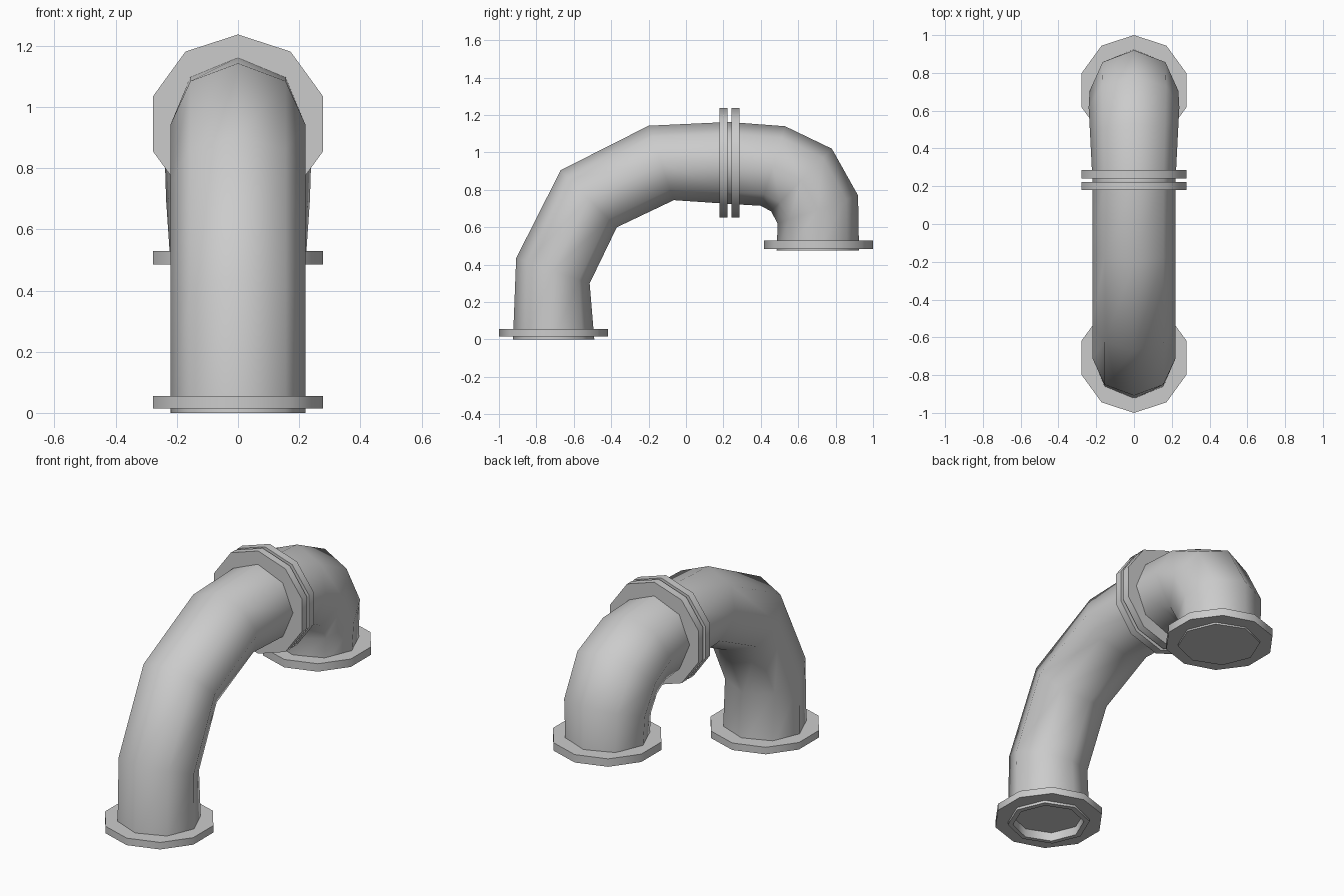
import bpy, bmesh, math
from mathutils import Vector

cube = bpy.data.objects.get("Cube")
if cube:
    bpy.data.objects.remove(cube, do_unlink=True)

GREY = (0.6, 0.6, 0.6, 1)
metal = bpy.data.materials.new("grey metal")
metal.use_nodes = True
metal.diffuse_color = GREY
metal.node_tree.nodes["Principled BSDF"].inputs["Base Color"].default_value = GREY


def loft(name, rings, sides):
    """Skin rings given as (outer y, outer z, inner y, inner z, half width)."""
    bm = bmesh.new()
    loops = []
    for oy, oz, iy, iz, half in rings:
        outer, inner = Vector((0, oy, oz)), Vector((0, iy, iz))
        mid, arm = (outer + inner) / 2, (outer - inner) / 2
        angles = [2 * math.pi * i / sides for i in range(sides)]
        loops.append([bm.verts.new(mid + arm * math.cos(a) + Vector((half * math.sin(a), 0, 0)))
                      for a in angles])
    for a, b in zip(loops, loops[1:]):
        for i in range(sides):
            j = (i + 1) % sides
            bm.faces.new((a[i], a[j], b[j], b[i]))
    bm.faces.new(loops[0])
    bm.faces.new(loops[-1])
    bmesh.ops.recalc_face_normals(bm, faces=bm.faces)
    mesh = bpy.data.meshes.new(name)
    bm.to_mesh(mesh)
    bm.free()
    mesh.materials.append(metal)
    obj = bpy.data.objects.new(name, mesh)
    bpy.context.collection.objects.link(obj)
    bpy.ops.object.select_all(action='DESELECT')
    obj.select_set(True)
    bpy.context.view_layer.objects.active = obj
    bpy.ops.object.shade_smooth_by_angle(angle=math.radians(50))


R = 0.22    # pipe radius
F = 0.292   # flange radius

# Long pipe: recessed mouth at the foot, then a wide bend to the joint
loft("long_pipe", [
    (-0.90, 0.05, -0.52, 0.05, 0.19),
    (-0.90, 0.0, -0.52, 0.0, 0.19),
    (-0.925, 0.0, -0.49, 0.0, R),
    (-0.908, 0.435, -0.515, 0.30, R),
    (-0.67, 0.905, -0.37, 0.60, R),
    (-0.20, 1.143, -0.065, 0.745, R),
    (0.23, 1.163, 0.23, 0.725, R),
], 8)

# Short pipe: tight elbow down to the closed outlet
loft("short_elbow", [
    (0.23, 1.163, 0.23, 0.725, R),
    (0.53, 1.14, 0.40, 0.715, 0.232),
    (0.78, 1.02, 0.455, 0.685, 0.24),
    (0.92, 0.77, 0.49, 0.62, 0.235),
    (0.925, 0.475, 0.485, 0.475, R),
], 8)

# Level flange at the outlet
loft("outlet_flange", [(0.708 + F, z, 0.708 - F, z, F) for z in (0.485, 0.53)], 10)

# Foot flange: a collar with an open middle so the mouth stays visible
loft("foot_flange", [(-0.708 - r, z, -0.708 + r, z, r)
                     for r, z in ((0.2, 0.053), (0.2, 0.015), (F, 0.015), (F, 0.055), (0.2, 0.055))], 10)

# Pair of upright flanges at the joint
for name, y0, y1 in (("front_joint_flange", 0.18, 0.222), ("rear_joint_flange", 0.242, 0.285)):
    loft(name, [(y, 0.945 + F, y, 0.945 - F, F) for y in (y0, y1)], 10)
